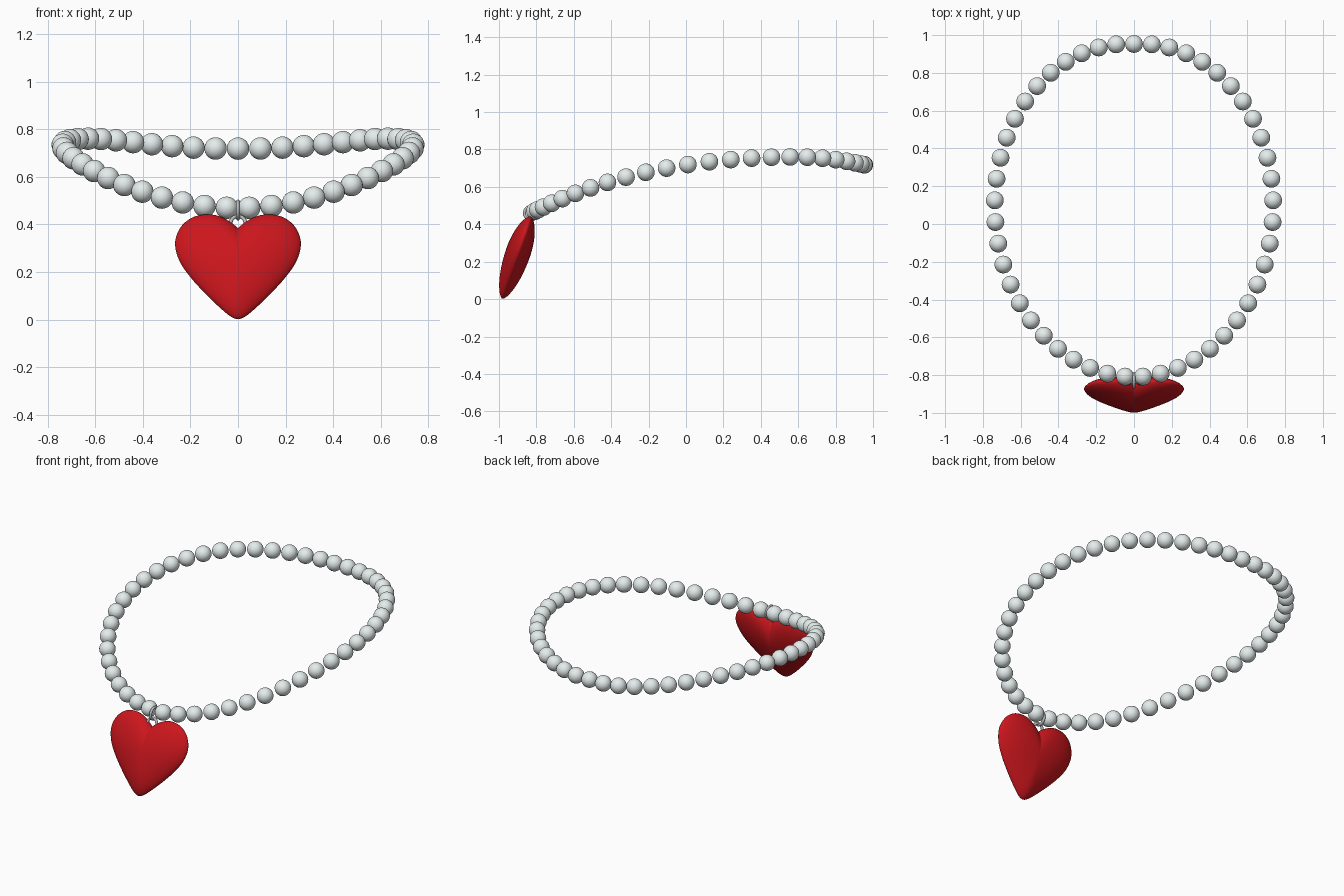
import bpy, bmesh
from math import sin, cos, pi, radians
from mathutils import Matrix, Vector

if "Cube" in bpy.data.objects:
    bpy.data.objects.remove(bpy.data.objects["Cube"])


def material(name, rgb):
    m = bpy.data.materials.new(name)
    m.diffuse_color = (*rgb, 1)
    m.use_nodes = True
    m.node_tree.nodes["Principled BSDF"].inputs["Base Color"].default_value = m.diffuse_color
    return m


def add_object(name, bm, mat):
    bmesh.ops.recalc_face_normals(bm, faces=bm.faces)
    for f in bm.faces:
        f.smooth = True
    me = bpy.data.meshes.new(name)
    bm.to_mesh(me)
    bm.free()
    me.materials.append(mat)
    ob = bpy.data.objects.new(name, me)
    bpy.context.collection.objects.link(ob)
    return ob


pearl = material("pearl", (0.78, 0.85, 0.84))
red = material("red_enamel", (0.6, 0.008, 0.012))
metal = material("metal", (0.5, 0.5, 0.5))

# Beads: egg-shaped loop that droops towards the front
BEADS, R = 49, 0.047
bm = bmesh.new()
for k in range(BEADS):
    a = 2 * pi * k / BEADS
    s = abs(sin(a))
    x = 0.737 * sin(a)
    y = 0.0715 + 0.8815 * cos(a) + 0.025 * s + 0.016 * s * cos(a)
    d = y - 0.58
    z = 0.76 - (0.3 * d * d if d > 0 else 0.12 * d * d + 0.016 * d ** 4)
    bmesh.ops.create_uvsphere(bm, u_segments=24, v_segments=16, radius=R,
                              matrix=Matrix.Translation((x, y, z)))
add_object("beads", bm, pearl)

# Heart outline: right half, notch to tip, smoothed and mirrored
half = [(0, .384), (.035, .412), (.085, .436), (.135, .442), (.19, .43), (.235, .396),
        (.26, .348), (.263, .3), (.243, .24), (.2, .178), (.15, .122), (.1, .072),
        (.05, .027), (.022, .008), (0, .002)]
pts = [Vector((u, v / 0.946)) for u, v in half]
ext = [Vector((-.01, pts[0].y - .01))] + pts + [Vector((-.022, pts[-1].y + .006))]
ext[0] = pts[0] - (pts[1] - pts[0])
right = []
for i in range(1, len(ext) - 2):
    p0, p1, p2, p3 = ext[i - 1:i + 3]
    for t in (0, .25, .5, .75):
        right.append(0.5 * (2 * p1 + (p2 - p0) * t + (2 * p0 - 5 * p1 + 4 * p2 - p3) * t * t
                            + (3 * p1 - p0 - 3 * p2 + p3) * t ** 3))
right.append(pts[-1])
outline = right + [Vector((-p.x, p.y)) for p in reversed(right[1:-1])]

# Heart body: shrinking rings domed to both sides, tilted forward
centre, THICK, RINGS = Vector((0, 0.265)), 0.067, 12
bm = bmesh.new()
rim = [bm.verts.new((p.x, 0, p.y)) for p in outline]
n = len(rim)
for side in (-1, 1):
    prev = rim
    for j in range(1, RINGS):
        r = cos(j / RINGS * pi / 2)
        h = side * THICK * (1 - r * r) ** 0.62
        ring = []
        for p in outline:
            q = centre + (p - centre) * r
            ring.append(bm.verts.new((q.x, h, q.y)))
        for i in range(n):
            bm.faces.new((prev[i], prev[(i + 1) % n], ring[(i + 1) % n], ring[i]))
        prev = ring
    top = bm.verts.new((0, side * THICK, centre.y))
    for i in range(n):
        bm.faces.new((prev[i], prev[(i + 1) % n], top))
heart = add_object("heart_pendant", bm, red)
heart.location = (0, -0.983, 0.0)
heart.rotation_euler = (radians(-19), 0, 0)


# Connecting rings
def torus(name, loc, rot, major, minor):
    bm = bmesh.new()
    loops = []
    for i in range(32):
        a = 2 * pi * i / 32
        loops.append([bm.verts.new(((major + minor * cos(b)) * cos(a),
                                    (major + minor * cos(b)) * sin(a), minor * sin(b)))
                      for b in (2 * pi * j / 12 for j in range(12))])
    for i in range(32):
        A, B = loops[i], loops[(i + 1) % 32]
        for j in range(12):
            bm.faces.new((A[j], B[j], B[(j + 1) % 12], A[(j + 1) % 12]))
    ob = add_object(name, bm, metal)
    ob.location, ob.rotation_euler = loc, rot


torus("hanging_ring", (0, -0.828, 0.46), (0, pi / 2, 0), 0.036, 0.008)
torus("heart_ring", (0, -0.848, 0.405), (radians(71), 0, 0), 0.031, 0.008)
